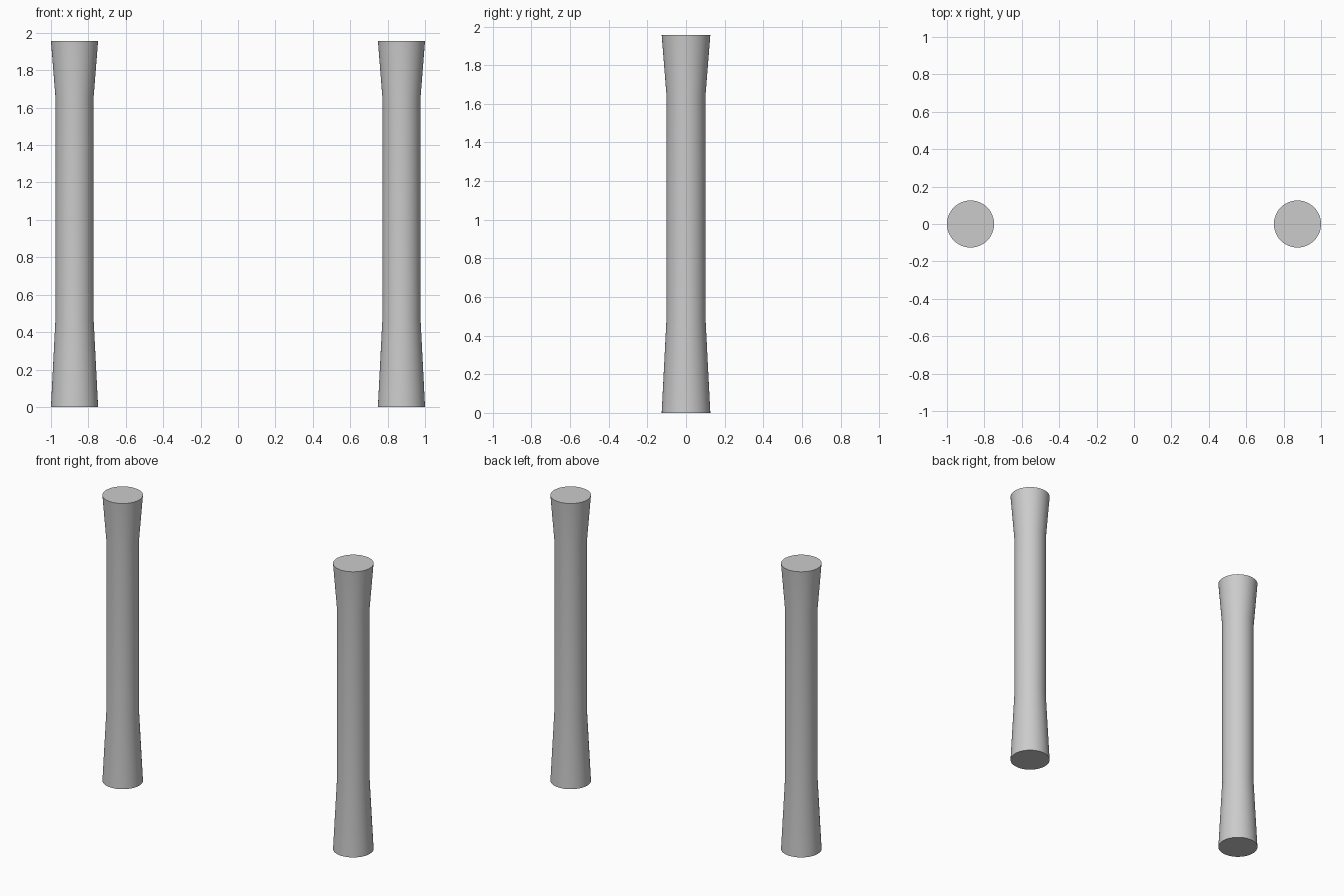
import bpy, bmesh, math

if "Cube" in bpy.data.objects:
    bpy.data.objects.remove(bpy.data.objects["Cube"])

# Flared column profile: (radius, height)
PROFILE = [(0.126, 0.0), (0.102, 0.47), (0.102, 1.655), (0.126, 1.957)]
SIDES = 48


def column(name, x):
    bm = bmesh.new()
    rings = [[bm.verts.new((r * math.cos(2 * math.pi * i / SIDES),
                            r * math.sin(2 * math.pi * i / SIDES), z))
              for i in range(SIDES)] for r, z in PROFILE]
    # Side walls
    for a, b in zip(rings, rings[1:]):
        for i in range(SIDES):
            j = (i + 1) % SIDES
            bm.faces.new((a[i], a[j], b[j], b[i])).smooth = True
    # End caps
    caps = [bm.faces.new(rings[0][::-1]), bm.faces.new(rings[-1])]
    for cap in caps:
        for e in cap.edges:
            e.smooth = False
    mesh = bpy.data.meshes.new(name)
    bm.to_mesh(mesh)
    bm.free()
    ob = bpy.data.objects.new(name, mesh)
    ob.location.x = x
    bpy.context.collection.objects.link(ob)


# Left and right columns
for name, side in (("left_column", -1), ("right_column", 1)):
    column(name, side * 0.874)
